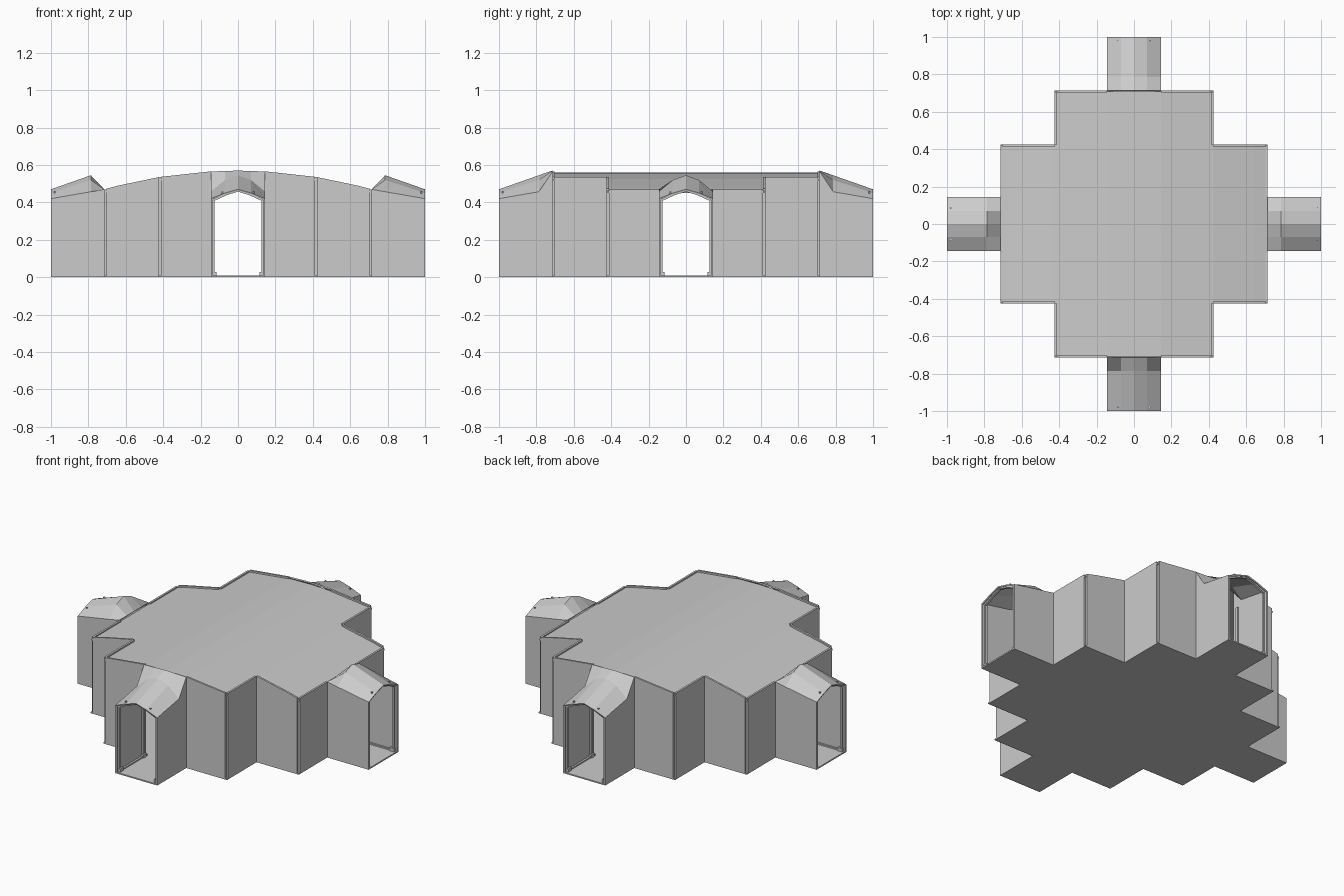
import bpy, bmesh
from math import pi
from mathutils import Matrix, Vector

if "Cube" in bpy.data.objects:
    bpy.data.objects.remove(bpy.data.objects["Cube"])

grey = bpy.data.materials.new("light grey panel")
grey.use_nodes = True
COLOUR = (0.6, 0.6, 0.6, 1)
grey.diffuse_color = COLOUR
grey.node_tree.nodes["Principled BSDF"].inputs["Base Color"].default_value = COLOUR

IN, MID, OUT, DOOR = 0.425, 0.715, 1.0, 0.145   # plan steps
T = 0.012                                       # panel thickness
BREAKS = [0, DOOR, IN, 0.64, MID]               # roof folds


def arch(x):
    return 0.57 - 0.1 * (x / MID) ** 2


def finish(name, bm):
    bmesh.ops.recalc_face_normals(bm, faces=bm.faces)
    mesh = bpy.data.meshes.new(name)
    bm.to_mesh(mesh)
    bm.free()
    ob = bpy.data.objects.new(name, mesh)
    mesh.materials.append(grey)
    bpy.context.collection.objects.link(ob)
    return ob


def prism(bm, points, vec):
    face = bm.faces.new([bm.verts.new(p) for p in points])
    ext = bmesh.ops.extrude_face_region(bm, geom=[face], use_keep_orig=True)
    verts = [g for g in ext["geom"] if isinstance(g, bmesh.types.BMVert)]
    bmesh.ops.translate(bm, verts=verts, vec=vec)


def box(bm, lo, hi):
    (a, b, c), (d, e, f) = lo, hi
    prism(bm, [(a, b, c), (d, b, c), (d, e, c), (a, e, c)], (0, 0, f - c))


# Floor: stepped cross
bm = bmesh.new()
quarter = [(OUT, DOOR), (MID, DOOR), (MID, IN), (IN, IN),
           (IN, MID), (DOOR, MID), (DOOR, OUT)]
plan = []
for turn in range(4):
    rot = Matrix.Rotation(turn * pi / 2, 3, 'Z')
    plan += [rot @ Vector((x, y, 0)) for x, y in quarter]
prism(bm, plan, (0, 0, 0.008))
finish("floor", bm)

# Main roof: folded arch following the stepped plan
bm = bmesh.new()
folds = [-x for x in BREAKS[:0:-1]] + BREAKS
for a, b in zip(folds, folds[1:]):
    w = (MID if max(abs(a), abs(b)) <= IN else IN) - T / 2
    bm.faces.new([bm.verts.new((x, y, arch(x) - 0.01))
                  for x, y in ((a, -w), (b, -w), (b, w), (a, w))])
bmesh.ops.remove_doubles(bm, verts=bm.verts, dist=0.0001)
roof = finish("main_roof", bm)
for f in roof.data.polygons:
    if f.normal.z < 0:
        f.flip()
solid = roof.modifiers.new("thickness", 'SOLIDIFY')
solid.thickness, solid.offset = 0.01, -1

# Outer walls: one quadrant mirrored to all four, corners left notched
bm = bmesh.new()
for sx in (1, -1):
    for sy in (1, -1):
        for y, a, b in ((MID, DOOR, IN), (IN, IN, MID)):
            xs = [x for x in BREAKS if a <= x < b] + [b - T]
            pts = [(a, 0), (b - T, 0)] + [(x, arch(x)) for x in reversed(xs)]
            prism(bm, [(sx * x, sy * y, z) for x, z in pts], (0, -sy * T, 0))
        for x, a, b in ((IN, IN, MID), (MID, DOOR, IN)):
            pts = [(a, 0), (b - T, 0), (b - T, arch(x)), (a, arch(x))]
            prism(bm, [(sx * x, sy * y, z) for y, z in pts], (-sx * T, 0, 0))
finish("outer_walls", bm)


# Entrance tunnels: rings are (distance, eave, shoulder, ridge)
def tunnel(name, turn, inner):
    rot = Matrix.Rotation(turn * pi / 2, 4, 'Z')
    rings = [(OUT, 0.42, 0.45, 0.47), (0.787, 0.457, 0.52, 0.545), inner]

    def ring(d, eave, shoulder, ridge):
        half = [(DOOR, eave), (0.07, shoulder), (0, ridge)]
        full = half + [(-w, z) for w, z in half[1::-1]]
        return [(d, w, z) for w, z in full]

    # Faceted canopy
    bm = bmesh.new()
    rows = [[bm.verts.new(p) for p in ring(*r)] for r in rings]
    for r, s in zip(rows, rows[1:]):
        for i in range(4):
            bm.faces.new((r[i], r[i + 1], s[i + 1], s[i]))
    canopy = finish(name + "_canopy", bm)
    for f in canopy.data.polygons:
        if f.normal.z < 0:
            f.flip()
    canopy.data.transform(rot)
    solid = canopy.modifiers.new("thickness", 'SOLIDIFY')
    solid.thickness, solid.offset = 0.008, -1

    # Side walls with eave-shaped tops
    bm = bmesh.new()
    for s in (1, -1):
        pts = [(MID, 0), (OUT, 0)] + [(r[0], r[1]) for r in rings]
        prism(bm, [(d, s * DOOR, z) for d, z in pts], (0, -s * T, 0))
    finish(name + "_side_walls", bm).data.transform(rot)

    # Door frame: posts, feet, floor rails, arched rib and roof studs
    bm = bmesh.new()
    for s in (1, -1):
        for d in (0.97, 0.74):
            box(bm, (d, s * 0.125, 0), (d + 0.016, s * 0.135, 0.42))
            box(bm, (d - 0.01, s * 0.116, 0), (d + 0.02, s * 0.135, 0.028))
        box(bm, (MID, s * 0.122, 0), (0.99, s * 0.135, 0.016))
        box(bm, (0.975, s * 0.08, 0.44), (0.983, s * 0.088, 0.457))
    outer = ring(0.975, 0.42, 0.45, 0.47)
    rib = outer + [(d, w * 0.88, z - 0.012) for d, w, z in reversed(outer)]
    prism(bm, rib, (0.015, 0, 0))
    finish(name + "_door_frame", bm).data.transform(rot)


flat_top = (MID, 0.47, 0.47, 0.47)
high_top = (MID, 0.565, 0.568, 0.57)
for name, turn, inner in (("left", 0, flat_top), ("back", 1, high_top),
                          ("right", 2, flat_top), ("front", 3, high_top)):
    tunnel(name, turn, inner)
